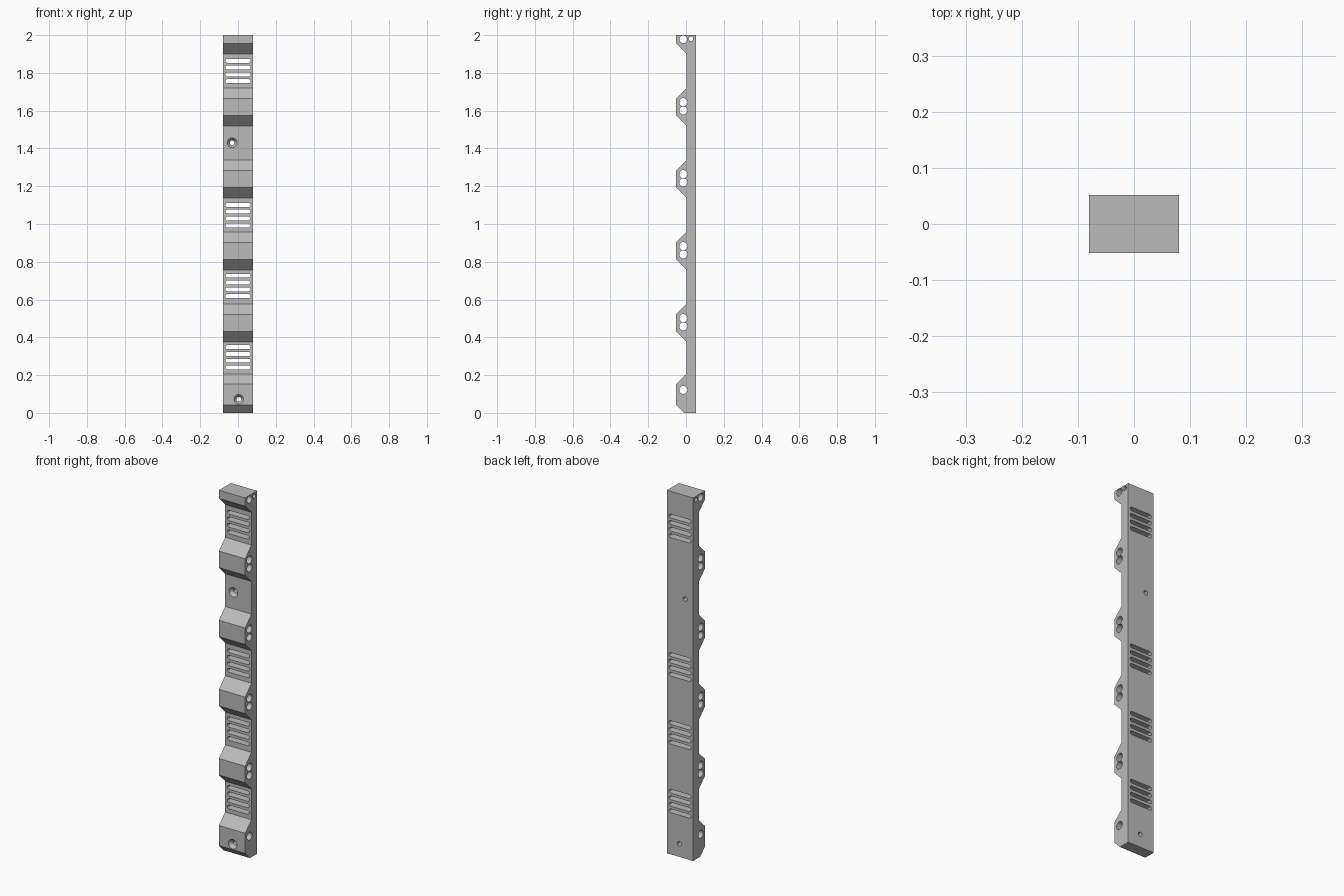
import bpy, bmesh, math
from mathutils import Vector

cube = bpy.data.objects.get("Cube")
if cube:
    bpy.data.objects.remove(cube, do_unlink=True)

HALF_W, FRONT, WALL, BACK, TOP = 0.08, -0.052, 0.003, 0.052, 2.0
PITCH = 0.381


def prism(bm, points, direction):
    """Extrude a closed outline along a direction."""
    direction = Vector(direction)
    face = bm.faces.new([bm.verts.new(p) for p in points])
    ext = bmesh.ops.extrude_face_region(bm, geom=[face], use_keep_orig=True)
    verts = [v for v in ext["geom"] if isinstance(v, bmesh.types.BMVert)]
    bmesh.ops.translate(bm, vec=direction, verts=verts)


def finish(bm, name):
    bmesh.ops.recalc_face_normals(bm, faces=bm.faces)
    mesh = bpy.data.meshes.new(name)
    bm.to_mesh(mesh)
    bm.free()
    obj = bpy.data.objects.new(name, mesh)
    bpy.context.collection.objects.link(obj)
    return obj


def circle(r, n=32):
    return [(r * math.cos(2 * math.pi * i / n), r * math.sin(2 * math.pi * i / n))
            for i in range(n)]


def side_hole(bm, y, z, r):
    prism(bm, [(-0.2, y + a, z + b) for a, b in circle(r)], (0.4, 0, 0))


def slot(bm, z, half=0.067, r=0.0105, n=10):
    pts = []
    for sign, start in ((1, -math.pi / 2), (-1, math.pi / 2)):
        for i in range(n + 1):
            a = start + math.pi * i / n
            pts.append((sign * (half - r) + r * math.cos(a), -0.2, z + r * math.sin(a)))
    prism(bm, pts, (0, 0.4, 0))


def countersink(bm, x, z, surface, r_out=0.026, r_in=0.012, depth=0.02):
    """Closed turned shape: wide mouth, cone, then a narrow shaft."""
    rings = []
    for r, y in ((r_out, surface - 0.02), (r_out, surface),
                 (r_in, surface + depth), (r_in, 0.2)):
        rings.append([bm.verts.new((x + a, y, z + b)) for a, b in circle(r)])
    for lo, hi in zip(rings, rings[1:]):
        for i in range(len(lo)):
            j = (i + 1) % len(lo)
            bm.faces.new((lo[i], lo[j], hi[j], hi[i]))
    bm.faces.new(rings[0])
    bm.faces.new(rings[-1])


# Strip with sloped blocks, as one side profile
profile = [(BACK, 0), (-0.010, 0), (FRONT, 0.042), (FRONT, 0.153), (WALL, 0.206)]
for k in range(4):
    base = 0.376 + k * PITCH
    profile += [(WALL, base), (FRONT, base + 0.055),
                (FRONT, base + 0.146), (WALL, base + 0.201)]
profile += [(WALL, 1.90), (FRONT, 1.955), (FRONT, TOP), (BACK, TOP)]
bm = bmesh.new()
prism(bm, [(-HALF_W, y, z) for y, z in profile], (2 * HALF_W, 0, 0))
strip = finish(bm, "slotted_strip")

# Cross holes, vent slots and screw holes
bm = bmesh.new()
side_hole(bm, -0.014, 0.122, 0.0215)
for k in range(4):
    for z in (0.458, 0.502):
        side_hole(bm, -0.014, z + k * PITCH, 0.0215)
side_hole(bm, -0.014, 1.978, 0.0205)
side_hole(bm, 0.026, 1.981, 0.012)
for middle in (0.294, 0.672, 1.047, 1.81):
    for i in range(4):
        slot(bm, middle + (i - 1.5) * 0.036)
countersink(bm, -0.031, 1.43, WALL)
countersink(bm, 0.004, 0.072, FRONT)
cutter = finish(bm, "hole_cutter")
cutter.hide_render = True

bpy.ops.object.select_all(action="DESELECT")
bpy.context.view_layer.objects.active = strip
strip.select_set(True)
mod = strip.modifiers.new("holes", "BOOLEAN")
mod.operation = "DIFFERENCE"
mod.solver = "EXACT"
mod.object = cutter
bpy.ops.object.modifier_apply(modifier=mod.name)
bpy.data.objects.remove(cutter, do_unlink=True)
bpy.ops.object.shade_smooth_by_angle(angle=math.radians(30))

# Plain grey
grey = bpy.data.materials.new("plain_grey")
grey.use_nodes = True
colour = (0.5, 0.5, 0.5, 1)
grey.diffuse_color = colour
grey.node_tree.nodes["Principled BSDF"].inputs["Base Color"].default_value = colour
strip.data.materials.clear()
strip.data.materials.append(grey)
